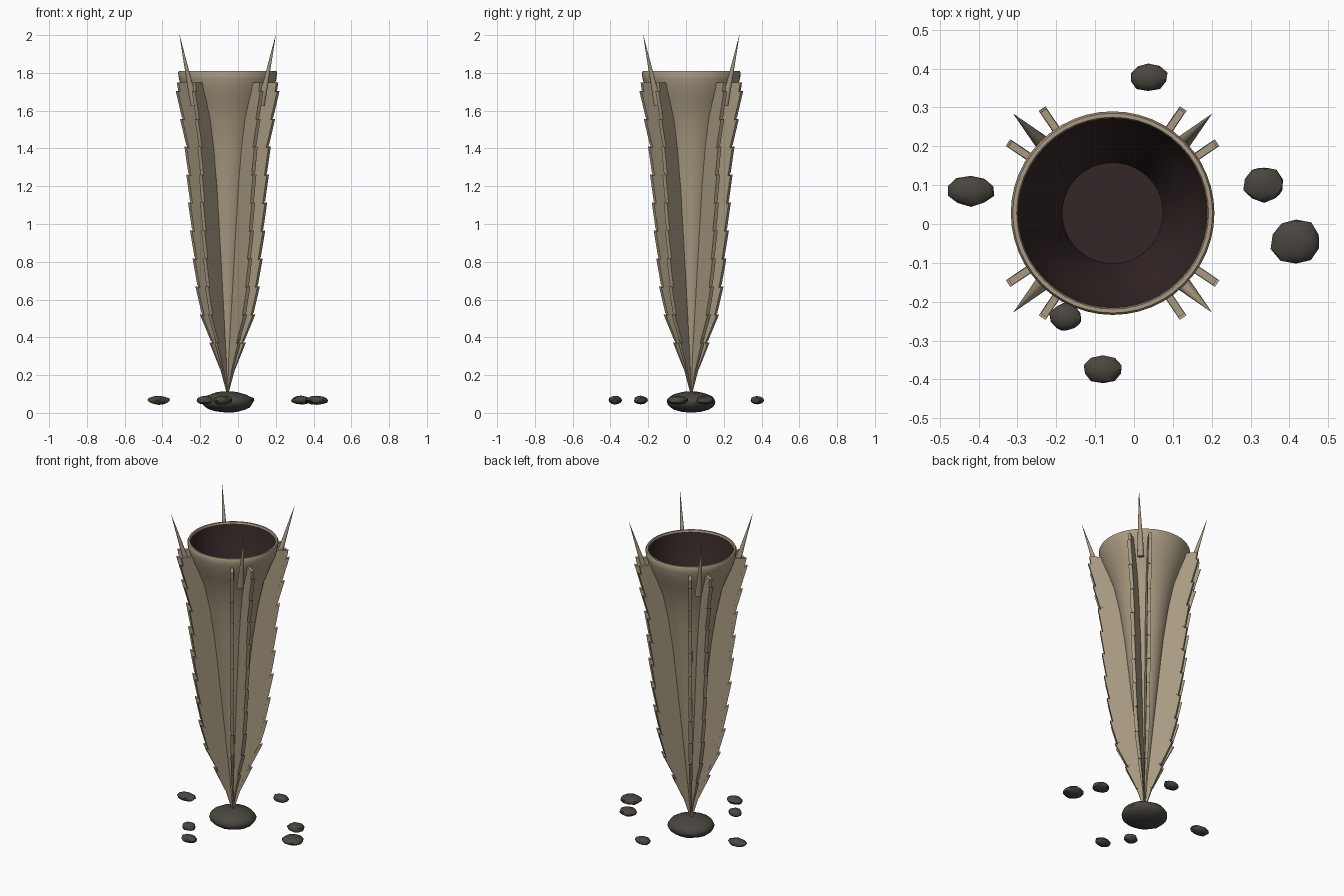
import bpy, bmesh, math, random
from mathutils import Vector, Matrix

if "Cube" in bpy.data.objects:
    bpy.data.objects.remove(bpy.data.objects["Cube"])
random.seed(4)
CX, CY = -0.055, 0.028


def material(name, rgb):
    m = bpy.data.materials.new(name)
    m.use_nodes = True
    m.diffuse_color = (*rgb, 1)
    bsdf = m.node_tree.nodes["Principled BSDF"]
    bsdf.inputs["Base Color"].default_value = (*rgb, 1)
    bsdf.inputs["Roughness"].default_value = 0.9
    return m


TAN = material("dry tan", (0.40, 0.33, 0.225))
DARK = material("dark maroon", (0.036, 0.02, 0.02))
STONE = material("dark stone", (0.068, 0.06, 0.05))


def finish(name, bm, mat, loc=(CX, CY, 0), smooth=None):
    bmesh.ops.recalc_face_normals(bm, faces=bm.faces)
    me = bpy.data.meshes.new(name)
    bm.to_mesh(me)
    bm.free()
    me.materials.append(mat)
    ob = bpy.data.objects.new(name, me)
    ob.location = loc
    bpy.context.collection.objects.link(ob)
    if smooth:
        bpy.ops.object.select_all(action='DESELECT')
        ob.select_set(True)
        bpy.context.view_layer.objects.active = ob
        bpy.ops.object.shade_smooth_by_angle(angle=math.radians(smooth))
    return ob


def lathe(name, profile, mat, steps=48):
    bm = bmesh.new()
    verts = [bm.verts.new((r, 0, z)) for r, z in profile]
    edges = [bm.edges.new(p) for p in zip(verts, verts[1:])]
    bmesh.ops.spin(bm, geom=verts + edges, axis=(0, 0, 1), cent=(0, 0, 0),
                   angle=math.tau, steps=steps)
    bmesh.ops.remove_doubles(bm, verts=bm.verts, dist=1e-5)
    return bm


def lerp_profile(points, z):
    for (z0, r0), (z1, r1) in zip(points, points[1:]):
        if z <= z1:
            return r0 + (r1 - r0) * (z - z0) / (z1 - z0)
    return points[-1][1]


# Flared trumpet body with a rolled rim
BODY = [(0.1, 0.003), (0.3, 0.02), (0.8, 0.072), (1.2, 0.115), (1.4, 0.145),
        (1.55, 0.177), (1.65, 0.215), (1.72, 0.245), (1.77, 0.258), (1.8, 0.262)]
outer = [(r, z) for z, r in BODY] + [(0.257, 1.81), (0.247, 1.81), (0.244, 1.80)]
finish("trumpet_body", lathe("body", outer, TAN), TAN, smooth=50)

# Dark throat lining with a flat floor
lining = [(0.0, 1.4), (0.13, 1.4), (0.16, 1.54), (0.2, 1.65), (0.232, 1.73), (0.245, 1.803)]
throat = lathe("throat", lining, DARK)
finish("throat_lining", throat, DARK, smooth=40)

# Outer edge of the fins, as height and radius
FIN = [(0.1, 0.004), (0.3, 0.065), (0.5, 0.15), (0.6, 0.175), (0.8, 0.2),
       (1.0, 0.222), (1.4, 0.252), (1.75, 0.318)]


def plate(bm, outline, thick, angle):
    """Upright radial plate from (radius, height, half thickness scale) points."""
    turn = Matrix.Rotation(angle, 3, 'Z')
    sides = []
    for s in (-1, 1):
        sides.append([bm.verts.new(turn @ Vector((r, s * thick * min(1, max(0.15, (z - 0.1) * 3)), z)))
                      for r, z in outline])
    a, b = sides
    bm.faces.new(a)
    bm.faces.new(b[::-1])
    n = len(a)
    for i in range(n):
        j = (i + 1) % n
        bm.faces.new((a[i], b[i], b[j], a[j]))


fin_outline = [(r, z) for z, r in FIN]
fin_outline += [(max(r - 0.006, 0.001), z) for z, r in reversed(BODY) if z < 1.75 and z > 0.1]
fin_outline.insert(len(FIN), (0.245, 1.75))

names = ("back_left", "back_right", "front_right", "front_left")
for q, corner in enumerate(names):
    mid = math.radians(45 + 90 * q)
    for side, off in (("first", -11), ("second", 11)):
        ang = mid + math.radians(off)
        bm = bmesh.new()
        plate(bm, fin_outline, 0.009, ang)
        # Overlapping barbs along the fin edge
        for k in range(10):
            top = 1.705 - 0.148 * k
            low = top - 0.14
            rt, rl = lerp_profile(FIN, top), lerp_profile(FIN, low)
            plate(bm, [(rl - 0.012, low), (rl + 0.002, low), (rt + 0.015, top),
                       (rt - 0.012, top - 0.012)], 0.0105, ang)
        finish(f"{corner}_{side}_fin", bm, TAN)

    # Long thorn between each pair of fins
    bm = bmesh.new()
    out = Vector((math.cos(mid), math.sin(mid), 0))
    base, tip = out * 0.25 + Vector((0, 0, 1.63)), out * 0.36 + Vector((0, 0, 2.0))
    axis = tip - base
    rot = axis.to_track_quat('Z', 'Y').to_matrix().to_4x4()
    bmesh.ops.create_cone(bm, cap_ends=True, segments=12, radius1=0.021, radius2=0.0005,
                          depth=axis.length,
                          matrix=Matrix.Translation((base + tip) / 2) @ rot)
    finish(f"{corner}_thorn", bm, TAN, smooth=40)


# Stones: one large at the foot, smaller ones scattered around
def stone(name, x, y, z, rx, ry, rz, detail, rough):
    bm = bmesh.new()
    bmesh.ops.create_icosphere(bm, subdivisions=detail, radius=1)
    for v in bm.verts:
        v.co *= random.uniform(1 - rough, 1 + rough * 0.4)
        v.co = Vector((v.co.x * rx, v.co.y * ry, v.co.z * rz))
    finish(name, bm, STONE, (x, y, z), smooth=35)


stone("foot_stone", CX, CY, 0.058, 0.137, 0.13, 0.057, 3, 0.03)
for i, (x, y, rx, ry) in enumerate([
        (-0.42, 0.085, 0.062, 0.04), (0.037, 0.378, 0.051, 0.037),
        (0.335, 0.102, 0.055, 0.047), (0.417, -0.045, 0.066, 0.06),
        (-0.176, -0.24, 0.043, 0.038), (-0.08, -0.375, 0.052, 0.036)]):
    stone(f"small_stone_{i + 1}", x, y, 0.067, rx, ry, 0.024, 2, 0.1)
